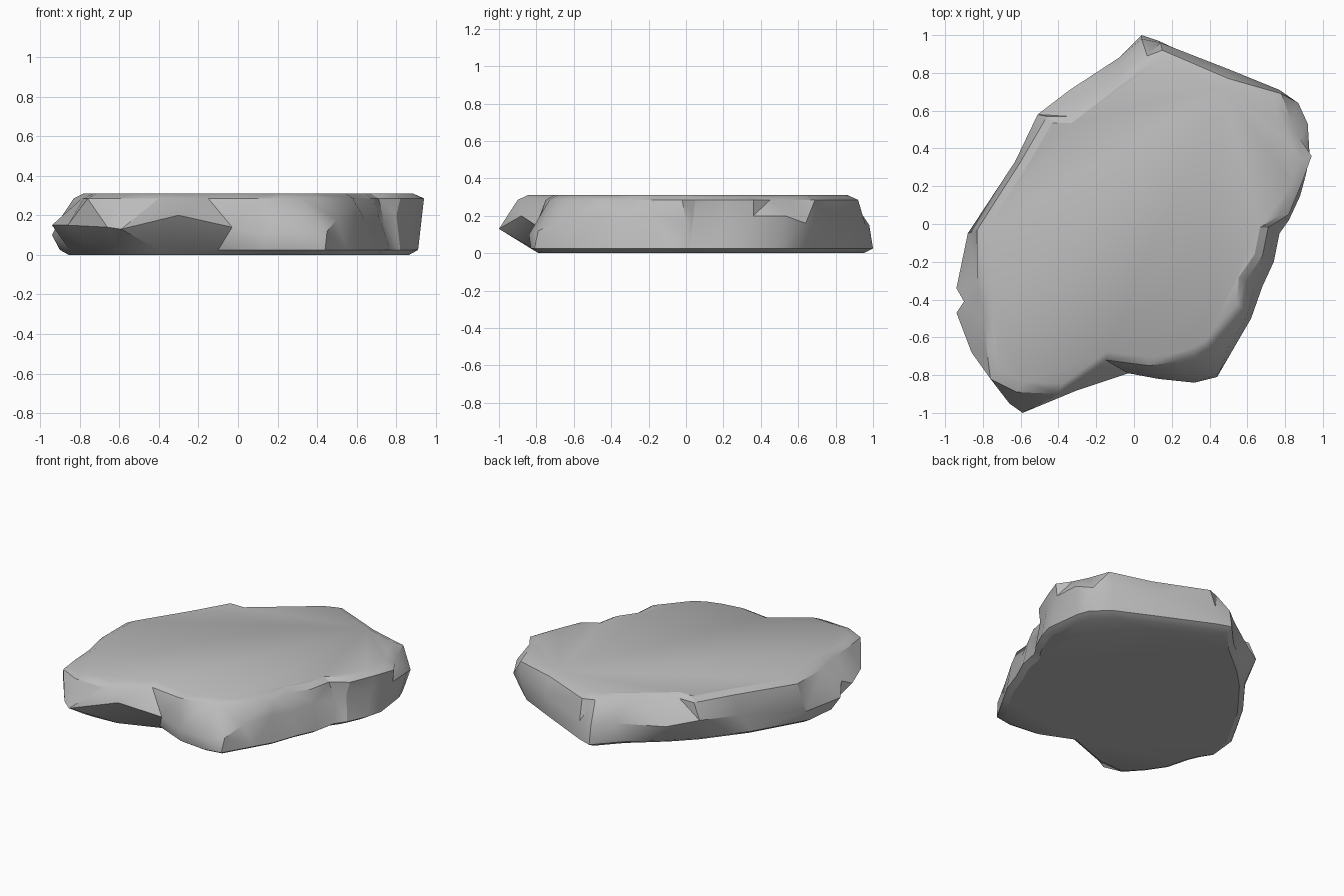
import bpy
import bmesh
import math

# Remove the default cube only
default_cube = bpy.data.objects.get("Cube")
if default_cube:
    bpy.data.objects.remove(default_cube, do_unlink=True)

LOWER_RIM_HEIGHT = .025
UPPER_RIM_HEIGHT = .285
SLAB_HEIGHT = .31


def make_material(name, colour):
    """Plain flat material shown the same in viewport and render."""
    material = bpy.data.materials.new(name)
    material.use_nodes = True
    material.diffuse_color = colour
    material.node_tree.nodes["Principled BSDF"].inputs["Base Color"].default_value = colour
    return material


def add_ring(bm, outline, height):
    """Closed row of vertices at one height."""
    return [bm.verts.new((x, y, height)) for x, y in outline]


def shrink(outline, factor):
    """Same outline drawn in slightly towards the centre."""
    return [(x * factor, y * factor) for x, y in outline]


def bridge(bm, lower, upper):
    """Walls between two rings, each quad split along its shorter diagonal."""
    count = len(lower)
    for i in range(count):
        j = (i + 1) % count
        a, b, c, d = lower[i], lower[j], upper[j], upper[i]
        if (a.co - c.co).length < (b.co - d.co).length:
            triangles = ((a, b, c), (a, c, d))
        else:
            triangles = ((a, b, d), (b, c, d))
        for triangle in triangles:
            bm.faces.new(triangle)


# Broken edge of the slab, clockwise from the back tip
lower_rim = [
    (.04, 1), (.13, .97), (.45, .82), (.74, .68), (.85, .58), (.88, .5),
    (.91, .26), (.88, .15), (.82, .02), (.77, -.05), (.74, -.2), (.68, -.33),
    (.62, -.5), (.55, -.62), (.44, -.81), (.32, -.83), (.13, -.81), (-.1, -.71),
    (-.4, -.82), (-.6, -.83), (-.7, -.72), (-.78, -.6), (-.82, -.45), (-.85, -.38),
    (-.9, -.3), (-.88, -.1), (-.68, .25), (-.47, .52), (-.33, .66), (-.1, .85),
]
# Widest line of the wall, with its own height at each corner
wall_ridge = [
    (.04, .98, .15), (.14, .96, .15), (.5, .82, .18), (.77, .71, .2), (.87, .64, .16),
    (.92, .53, .2), (.93, .36, .2), (.88, .2, .2), (.8, .04, .2), (.74, 0, .16),
    (.71, -.18, .2), (.64, -.33, .18), (.6, -.48, .2), (.5, -.66, .18), (.45, -.79, .12),
    (.32, -.84, .1), (.13, -.82, .1), (-.03, -.79, .14), (-.3, -.88, .2), (-.59, -1, .13),
    (-.66, -.95, .14), (-.86, -.68, .15), (-.94, -.47, .15), (-.9, -.41, .18),
    (-.94, -.34, .1), (-.88, -.05, .1), (-.63, .33, .15), (-.51, .58, .18),
    (-.34, .71, .14), (-.08, .88, .16),
]
upper_rim = [
    (.07, .89), (.15, .92), (.5, .77), (.78, .69), (.83, .55), (.88, .45),
    (.94, .36), (.89, .22), (.82, .05), (.71, -.02), (.68, -.17), (.59, -.3),
    (.58, -.45), (.4, -.66), (.32, -.7), (.22, -.73), (.08, -.75), (-.15, -.72),
    (-.4, -.9), (-.62, -.89), (-.76, -.82), (-.78, -.66), (-.79, -.5), (-.81, -.4),
    (-.83, -.3), (-.83, -.03), (-.6, .33), (-.46, .57), (-.35, .57), (-.1, .76),
]

# Stack the rings from the underside to the walking surface
bm = bmesh.new()
rings = [
    add_ring(bm, shrink(lower_rim, .95), 0),
    add_ring(bm, lower_rim, LOWER_RIM_HEIGHT),
    [bm.verts.new(corner) for corner in wall_ridge],
    add_ring(bm, upper_rim, UPPER_RIM_HEIGHT),
    add_ring(bm, shrink(upper_rim, .94), SLAB_HEIGHT),
]
for lower, upper in zip(rings, rings[1:]):
    bridge(bm, lower, upper)

# Flat underside and top
bm.faces.new(rings[0])
bm.faces.new(rings[-1])
bmesh.ops.recalc_face_normals(bm, faces=bm.faces)

mesh = bpy.data.meshes.new("stone_slab")
bm.to_mesh(mesh)
bm.free()
mesh.materials.append(make_material("grey_stone", (.5, .5, .5, 1)))

stone_slab = bpy.data.objects.new("stone_slab", mesh)
bpy.context.collection.objects.link(stone_slab)

# Soft facets with crisp broken edges
bpy.ops.object.select_all(action="DESELECT")
stone_slab.select_set(True)
bpy.context.view_layer.objects.active = stone_slab
bpy.ops.object.shade_smooth_by_angle(angle=math.radians(30))
